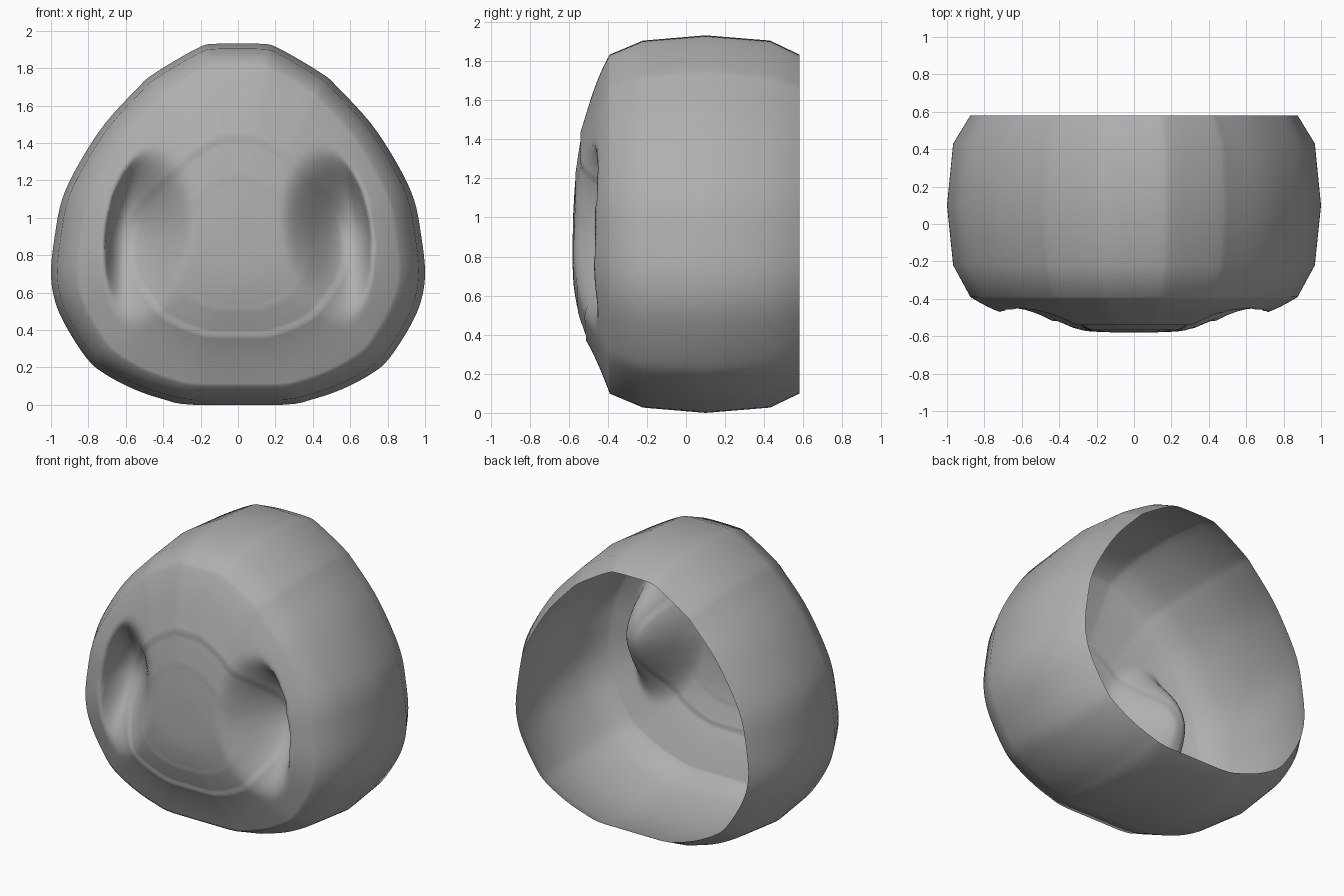
import bpy, bmesh, math

if "Cube" in bpy.data.objects:
    bpy.data.objects.remove(bpy.data.objects["Cube"])

# Right half of the widest outline (x, z), top to bottom
HALF = [(0.12, 1.93), (0.22, 1.905), (0.45, 1.77), (0.53, 1.7), (0.71, 1.505),
        (0.85, 1.29), (0.94, 1.1), (0.98, 0.9), (1.0, 0.71), (0.98, 0.56),
        (0.92, 0.42), (0.81, 0.25), (0.72, 0.17), (0.56, 0.085), (0.4, 0.03), (0.24, 0.0)]
LOOP = HALF + [(-x, z) for x, z in reversed(HALF)]
SUB = 4


def spline(a, b, c, d, u):
    """Catmull-Rom value between b and c."""
    return b + 0.5 * u * (c - a + u * (2 * a - 5 * b + 4 * c - d + u * (3 * (b - c) + d - a)))


OUTLINE = []
for i in range(len(LOOP)):
    p = [LOOP[(i + k) % len(LOOP)] for k in (-1, 0, 1, 2)]
    for k in range(SUB):
        x, z = (spline(*[q[c] for q in p], k / SUB) for c in (0, 1))
        OUTLINE.append((max(-1, min(1, x)), max(0, min(1.932, z))))

# Side wall sections: y, x scale, z scale
WALL = [(0.58, 0.875, 0.898), (0.43, 0.967, 0.972), (0.1, 1, 1),
        (-0.22, 0.967, 0.972), (-0.39, 0.875, 0.898)]
# Front face depth at equal steps of radius, padded at both ends
FACE = [-0.574, -0.58, -0.575, -0.552, -0.497, -0.39, -0.2]
MID_Z, FACE_Z = 0.967, 0.8


def face_y(t, down=0):
    k = min(4, int(t * 5))
    k = min(k, len(FACE) - 4)
    y = spline(*FACE[k:k + 4], t * 4 - k)
    return y + 0.035 * down * t ** 3 * (1 - t) / 0.105


def nostril(x, y, z):
    """Push a front point into the nostril pocket, steep on the outer side."""
    ax = abs(x)
    dz = z - 0.92
    dx = ax - (0.51 - 0.1 * dz)
    w = 0.2 if dx > 0 else 0.29
    h = 0.46 if dz > 0 else 0.5
    r = math.hypot(dx / w, dz / h)
    if r >= 1:
        return x, y, z
    side = dx / (w * r) if r > 1e-6 else 0
    low = max(0, -dz / (h * r)) if r > 1e-6 else 0
    d = (1 - r * r) ** (1.7 - 0.75 * side + 0.5 * low)
    return math.copysign(ax + 0.06 * d, x), y + 0.28 * d, z + 0.02 * d


bm = bmesh.new()
rings = []
for y, sx, sz in WALL:
    rings.append([bm.verts.new((x * sx, y, MID_Z + (z - MID_Z) * sz)) for x, z in OUTLINE])

# Front face rings shrinking to the centre
edge = [(v.co.x, v.co.z) for v in rings[-1]]
STEPS = 44
for s in range(1, STEPS):
    t = 1 - s / STEPS
    rings.append([bm.verts.new(nostril(
        x * t, face_y(t, max(0, (FACE_Z - z) / 0.7)), FACE_Z + (z - FACE_Z) * t))
        for x, z in edge])

n = len(OUTLINE)
for a, b in zip(rings, rings[1:]):
    for i in range(n):
        j = (i + 1) % n
        bm.faces.new((a[i], a[j], b[j], b[i]))
tip = bm.verts.new((0, face_y(0), FACE_Z))
for i in range(n):
    bm.faces.new((rings[-1][i], rings[-1][(i + 1) % n], tip))

bmesh.ops.recalc_face_normals(bm, faces=bm.faces)
tip.normal_update()
if tip.normal.y > 0:
    bmesh.ops.reverse_faces(bm, faces=bm.faces)
for f in bm.faces:
    f.smooth = True

mesh = bpy.data.meshes.new("snout_shell")
bm.to_mesh(mesh)
bm.free()
snout = bpy.data.objects.new("snout_shell", mesh)
bpy.context.collection.objects.link(snout)

# Mid grey finish
grey = bpy.data.materials.new("mid_grey")
grey.diffuse_color = (0.43, 0.43, 0.43, 1)
grey.use_nodes = True
grey.node_tree.nodes["Principled BSDF"].inputs["Base Color"].default_value = grey.diffuse_color
mesh.materials.append(grey)
